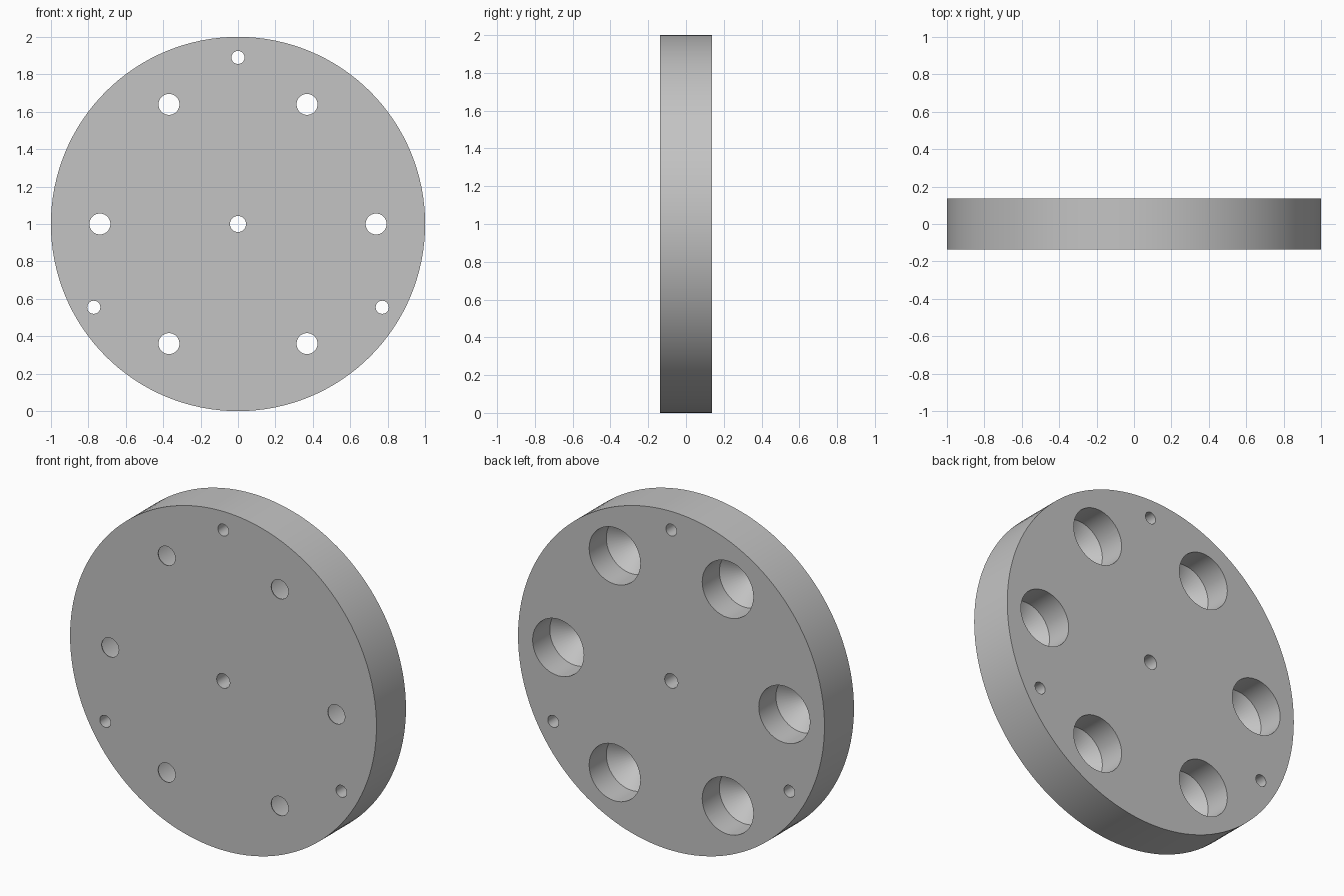
import bpy, bmesh, math
from mathutils import Matrix

if "Cube" in bpy.data.objects:
    bpy.data.objects.remove(bpy.data.objects["Cube"])

HALF = 0.1375      # half the disc thickness
OVER = 0.05        # how far cutters reach past the faces

steel = bpy.data.materials.new("light_grey")
steel.use_nodes = True
GREY = (0.55, 0.55, 0.55, 1)
steel.diffuse_color = GREY
steel.node_tree.nodes["Principled BSDF"].inputs["Base Color"].default_value = GREY


def add_turned(bm, profile, x, z, sides):
    """Closed solid turned about the y axis through (x, z) from (radius, y) pairs."""
    rings = []
    for radius, y in profile:
        rings.append([bm.verts.new((x + radius * math.cos(a), y, z + radius * math.sin(a)))
                      for a in (2 * math.pi * i / sides for i in range(sides))])
    for low, high in zip(rings, rings[1:]):
        for i in range(sides):
            j = (i + 1) % sides
            bm.faces.new((low[i], low[j], high[j], high[i]))
    bm.faces.new(rings[0])
    bm.faces.new(rings[-1])


def finish(name, bm):
    bmesh.ops.recalc_face_normals(bm, faces=bm.faces)
    mesh = bpy.data.meshes.new(name)
    bm.to_mesh(mesh)
    bm.free()
    obj = bpy.data.objects.new(name, mesh)
    bpy.context.collection.objects.link(obj)
    mesh.materials.append(steel)
    return obj


# Round plate
bm = bmesh.new()
add_turned(bm, [(1, -HALF), (1, HALF)], 0, 1, 128)
disc = finish("disc_plate", bm)

# Cutters: pockets with a conical floor, pin holes and the centre hole
bm = bmesh.new()
pocket = [(0.056, -HALF - OVER), (0.056, -HALF + 0.005), (0.167, -HALF + 0.115),
          (0.167, HALF + OVER)]
for i in range(6):
    a = math.radians(60 * i)
    add_turned(bm, pocket, 0.738 * math.cos(a), 1 + 0.738 * math.sin(a), 48)
for i in range(3):
    a = math.radians(90 + 120 * i)
    add_turned(bm, [(0.035, -HALF - OVER), (0.035, HALF + OVER)],
               0.89 * math.cos(a), 1 + 0.89 * math.sin(a), 32)
add_turned(bm, [(0.043, -HALF - OVER), (0.043, HALF + OVER)], 0, 1, 32)
cutter = finish("hole_cutter", bm)
cutter.hide_render = True
cutter.hide_set(True)

# Cut the holes, then drop the cutter
cut = disc.modifiers.new("holes", "BOOLEAN")
cut.operation = "DIFFERENCE"
cut.solver = "EXACT"
cut.object = cutter
bpy.ops.object.select_all(action="DESELECT")
disc.select_set(True)
bpy.context.view_layer.objects.active = disc
bpy.ops.object.modifier_apply(modifier=cut.name)
bpy.data.objects.remove(cutter)
bpy.ops.object.shade_smooth_by_angle(angle=math.radians(30))
